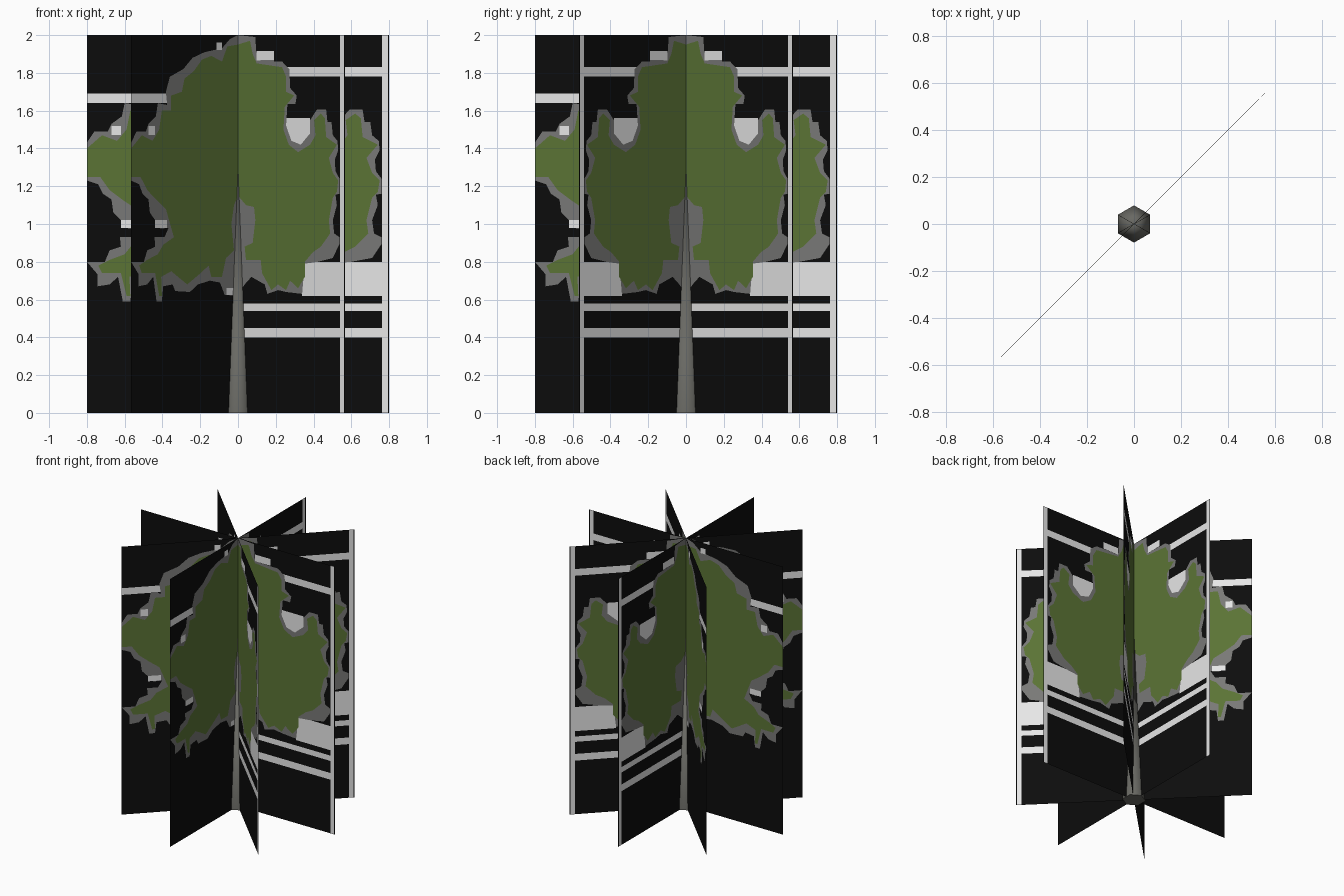
import bpy, math
from mathutils import Vector
from mathutils.geometry import delaunay_2d_cdt


def material(name, rgb):
    m = bpy.data.materials.new(name)
    m.diffuse_color = (*rgb, 1)
    return m


BLACK, WHITE, GREY, GREEN = range(4)
panel_mats = [material("black backing", (.0038, .0038, .0038)),
              material("pale stripe", (.82, .82, .82)),
              material("grey leaf edge", (.19, .19, .185)),
              material("leaf green", (.105, .175, .036))]
bark = material("bark grey", (.14, .14, .125))

# Crown outlines on one panel (distance from trunk, height), top to bottom
edge_left = [
    (-.06, 1.98), (-.12, 1.93), (-.25, 1.91), (-.34, 1.88), (-.41, 1.82), (-.51, 1.78),
    (-.54, 1.70), (-.53, 1.63), (-.60, 1.64), (-.615, 1.57), (-.67, 1.53), (-.69, 1.49),
    (-.76, 1.49), (-.8, 1.43), (-.8, 1.23), (-.74, 1.21), (-.715, 1.16), (-.67, 1.13),
    (-.66, 1.06), (-.62, 1.02), (-.58, .975), (-.52, .98), (-.55, .93), (-.625, .93),
    (-.62, .88), (-.68, .86), (-.705, .80), (-.8, .80), (-.745, .735), (-.745, .67),
    (-.68, .68), (-.635, .72), (-.61, .59), (-.57, .59), (-.56, .67), (-.49, .68),
    (-.47, .645), (-.36, .64), (-.30, .68), (-.21, .70), (-.135, .69), (-.10, .625),
    (-.015, .62)]
edge_right = [
    (.13, 1.99), (.14, 1.865), (.33, 1.86), (.385, 1.82), (.39, 1.72), (.44, 1.68),
    (.43, 1.635), (.37, 1.635), (.36, 1.52), (.40, 1.44), (.47, 1.42), (.54, 1.48),
    (.54, 1.55), (.59, 1.605), (.66, 1.605), (.67, 1.54), (.70, 1.54), (.71, 1.47),
    (.745, 1.44), (.75, 1.39), (.725, 1.34), (.73, 1.28), (.76, 1.24), (.76, 1.16),
    (.73, 1.155), (.74, 1.10), (.71, 1.02), (.72, .95), (.76, .93), (.76, .895),
    (.71, .82), (.60, .80), (.50, .79), (.48, .63), (.36, .64), (.30, .65),
    (.22, .63), (.20, .68), (.10, .72), (.05, .68), (.02, .65)]
leaf_left = [
    (-.08, 1.94), (-.12, 1.86), (-.2, 1.89), (-.27, 1.87), (-.33, 1.81), (-.40, 1.77),
    (-.42, 1.70), (-.5, 1.68), (-.5, 1.60), (-.57, 1.60), (-.59, 1.50), (-.64, 1.44),
    (-.72, 1.47), (-.8, 1.40), (-.8, 1.25), (-.73, 1.25), (-.68, 1.18), (-.6, 1.12),
    (-.54, 1.08), (-.5, .98), (-.48, .93), (-.56, .89), (-.6, .84), (-.68, .81),
    (-.74, .78), (-.72, .74), (-.62, .74), (-.59, .62), (-.57, .62), (-.575, .72),
    (-.5, .75), (-.38, .68), (-.28, .74), (-.22, .78), (-.2, .72), (-.12, .72),
    (-.09, .82), (-.03, .86), (-.05, 1.0), (-.03, 1.1)]
leaf_right = [
    (.09, 1.97), (.11, 1.90), (.14, 1.85), (.33, 1.83), (.36, 1.78), (.36, 1.70),
    (.42, 1.68), (.35, 1.62), (.34, 1.50), (.38, 1.42), (.45, 1.38), (.54, 1.42),
    (.58, 1.47), (.57, 1.55), (.62, 1.585), (.65, 1.56), (.66, 1.46), (.74, 1.42),
    (.68, 1.35), (.71, 1.27), (.75, 1.23), (.74, 1.17), (.71, 1.14), (.68, 1.02),
    (.69, .95), (.62, .88), (.56, .85), (.50, .80), (.50, .72), (.45, .66),
    (.39, .70), (.36, .65), (.30, .68), (.25, .65), (.18, .74), (.17, .81),
    (.06, .81), (.05, .88), (.11, .90), (.13, 1.02), (.12, 1.09), (.06, 1.1)]


def crown(left, right, top, bottom):
    return [(0, top)] + right + [(0, bottom)] + left[::-1]


def rect(x0, x1, z0, z1):
    return [(x0, z0), (x1, z0), (x1, z1), (x0, z1)]


# Painted shapes from back to front
shapes = [(BLACK, rect(-.8, .8, 0, 2))]
for r in [(-.8, -.5, 1.64, 1.69), (.35, .77, 1.78, 1.83),      # upper stripes
          (.01, .77, .54, .58), (.01, .77, .40, .45),          # lower stripes
          (.763, .793, 0, 2), (.48, .77, .62, .80),            # edge strip, block
          (.36, .54, 1.40, 1.56)]:
    shapes.append((WHITE, rect(*r)))
shapes.append((GREY, crown(edge_left, edge_right, 2.0, .65)))
shapes.append((GREEN, crown(leaf_left, leaf_right, 1.95, 1.15)))
for r in [(.14, .27, 1.865, 1.915), (-.67, -.62, 1.47, 1.52),  # small pale patches
          (-.62, -.53, .98, 1.02), (-.085, -.02, .625, .66), (-.16, -.12, 1.92, 1.96)]:
    shapes.append((WHITE, rect(*r)))


def inside(x, z, loop):
    hit = False
    for (x0, z0), (x1, z1) in zip(loop, loop[1:] + loop[:1]):
        if (z0 > z) != (z1 > z) and x < x0 + (z - z0) * (x1 - x0) / (z1 - z0):
            hit = not hit
    return hit


# One flat panel, cut along every outline and coloured by the topmost shape
points, edges = [], []
for _, loop in shapes:
    n = len(points)
    points += [Vector(p) for p in loop]
    edges += [(n + i, n + (i + 1) % len(loop)) for i in range(len(loop))]
out = delaunay_2d_cdt(points, edges, [], 0, 1e-5)
panel = bpy.data.meshes.new("foliage_panel")
panel.from_pydata([(v.x, 0, v.y) for v in out[0]], [], [list(f) for f in out[2]])
for m in panel_mats:
    panel.materials.append(m)
for f in panel.polygons:
    for mat, loop in shapes:
        if inside(f.center.x, f.center.z, loop):
            f.material_index = mat

# Four crossed panels
for i, angle in enumerate((0, 45, 90, -45)):
    ob = bpy.data.objects.new(f"foliage_panel_{i + 1}", panel)
    ob.rotation_euler.z = math.radians(angle)
    bpy.context.collection.objects.link(ob)

# Tapered six-sided trunk
bpy.ops.mesh.primitive_cone_add(vertices=6, radius1=.079, radius2=0, depth=1.3,
                                location=(0, 0, .65))
trunk = bpy.context.object
trunk.name = "trunk"
trunk.data.materials.append(bark)
bpy.ops.object.shade_smooth_by_angle(angle=math.radians(70))
